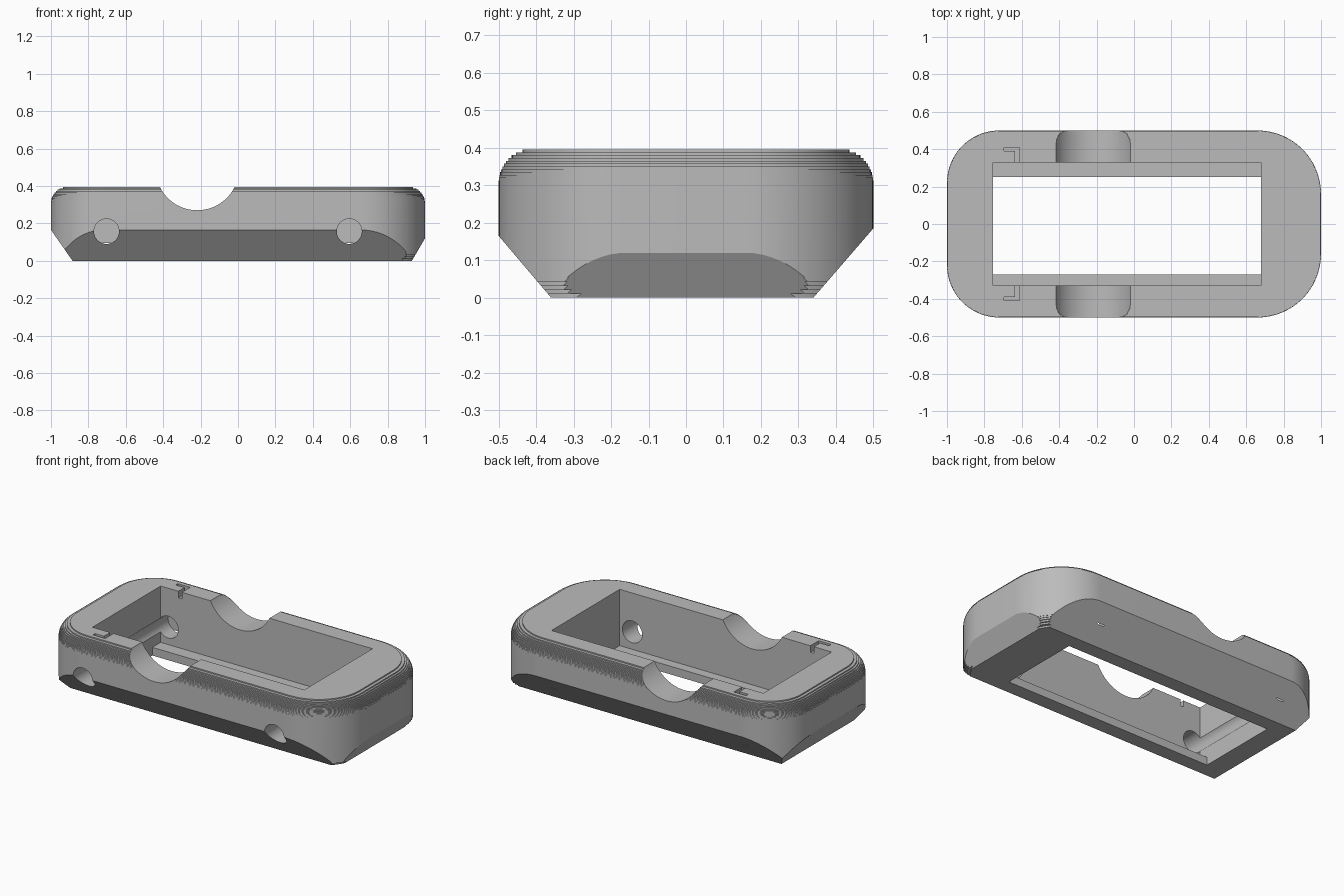
import bpy, bmesh, math
from mathutils import Vector

cube = bpy.data.objects.get("Cube")
if cube:
    bpy.data.objects.remove(cube, do_unlink=True)

grey = bpy.data.materials.new("light_grey")
grey.use_nodes = True
grey.diffuse_color = (0.5, 0.5, 0.5, 1)
grey.node_tree.nodes["Principled BSDF"].inputs["Base Color"].default_value = (0.5, 0.5, 0.5, 1)

HEIGHT = 0.395
SEGMENTS = 24


def finish(name, bm):
    bmesh.ops.recalc_face_normals(bm, faces=bm.faces)
    mesh = bpy.data.meshes.new(name)
    bm.to_mesh(mesh)
    bm.free()
    mesh.materials.append(grey)
    obj = bpy.data.objects.new(name, mesh)
    bpy.context.collection.objects.link(obj)
    return obj


def outline(inset):
    """Rounded rectangle, with wider corners at the right end."""
    points = []
    for sx, sy, radius, start in ((1, 1, 0.34, 0), (-1, 1, 0.28, 90),
                                  (-1, -1, 0.28, 180), (1, -1, 0.34, 270)):
        cx, cy = sx * (1 - radius), sy * (0.5 - radius)
        for i in range(SEGMENTS + 1):
            a = math.radians(start + 90 * i / SEGMENTS)
            points.append((cx + (radius - inset) * math.cos(a),
                           cy + (radius - inset) * math.sin(a)))
    return points


def stepped_edge(radius, steps):
    """Inset and distance from the flat face for each stair of a rounded edge."""
    levels = []
    for i in range(steps):
        near, far = radius * i / steps, radius * (i + 1) / steps
        mid = radius - (near + far) / 2
        inset = radius - math.sqrt(radius ** 2 - mid ** 2)
        levels += [(inset, near), (inset, far)]
    return levels


# Body: stacked outlines with stepped bottom and top edges
levels = stepped_edge(0.065, 6)
levels += [(inset, HEIGHT - d) for inset, d in reversed(stepped_edge(0.09, 12))]
bm = bmesh.new()
rings = [[bm.verts.new((x, y, z)) for x, y in outline(inset)] for inset, z in levels]
for low, high in zip(rings, rings[1:]):
    for i in range(len(low)):
        j = (i + 1) % len(low)
        bm.faces.new((low[i], low[j], high[j], high[i]))
bm.faces.new(rings[0][::-1])
bm.faces.new(rings[-1])

# Slanted lower sides and ends: (wall point, foot point) in the section plane
for axis, wall, rise, foot in ((1, -0.5, 0.165, -0.36), (1, 0.5, 0.185, 0.34),
                               (0, -1, 0.165, -0.885), (0, 1, 0.12, 0.93)):
    normal = Vector((0, 0, -abs(wall - foot)))
    normal[axis] = math.copysign(rise, wall)
    point = Vector((0, 0, 0))
    point[axis] = foot
    bmesh.ops.bisect_plane(bm, geom=bm.verts[:] + bm.edges[:] + bm.faces[:], dist=1e-6,
                           plane_co=point, plane_no=normal, clear_outer=True)
    rim = [e for e in bm.edges if e.is_boundary]
    bmesh.ops.holes_fill(bm, edges=rim, sides=0)
body = finish("body", bm)


def cut(cutter):
    cutter.hide_render = True
    mod = body.modifiers.new(cutter.name, 'BOOLEAN')
    mod.operation = 'DIFFERENCE'
    mod.solver = 'EXACT'
    mod.object = cutter
    bpy.ops.object.select_all(action='DESELECT')
    bpy.context.view_layer.objects.active = body
    body.select_set(True)
    bpy.ops.object.modifier_apply(modifier=mod.name)
    bpy.data.objects.remove(cutter, do_unlink=True)


def box(name, x0, x1, y0, y1, z0, z1):
    bm = bmesh.new()
    bmesh.ops.create_cube(bm, size=1)
    for v in bm.verts:
        v.co = ((x0 + x1) / 2 + v.co.x * (x1 - x0),
                (y0 + y1) / 2 + v.co.y * (y1 - y0),
                (z0 + z1) / 2 + v.co.z * (z1 - z0))
    return finish(name, bm)


def rod(name, x, z, radius, y0, y1, sides):
    bm = bmesh.new()
    bmesh.ops.create_cone(bm, cap_ends=True, segments=sides, radius1=radius,
                          radius2=radius, depth=y1 - y0)
    for v in bm.verts:
        v.co = (x + v.co.x, (y0 + y1) / 2 + v.co.z, z + v.co.y)
    return finish(name, bm)


# Cavity with a thin ledge along both long sides
cut(box("cavity", -0.755, 0.68, -0.33, 0.33, 0.05, 1))
cut(box("floor_opening", -0.755, 0.68, -0.27, 0.25, -1, 0.2))

# Curved dip across both long walls
cut(rod("wall_dip", -0.218, 0.4925, 0.2225, -1, 1, 96))

# Screw holes, open at the front and stopping inside the back wall
for x in (-0.703, 0.595):
    cut(rod("screw_hole", x, 0.157, 0.067, -1, 0.423, 48))

# Small hooked slots in the top of both long walls
for side in (-1, 1):
    for x0, y0, y1 in ((-0.635, 0.32, 0.41), (-0.695, 0.39, 0.41)):
        ys = sorted((side * y0, side * y1))
        cut(box("hook_slot", x0, -0.612, ys[0], ys[1], 0.355, 1))

bpy.ops.object.shade_smooth_by_angle(angle=math.radians(15))
